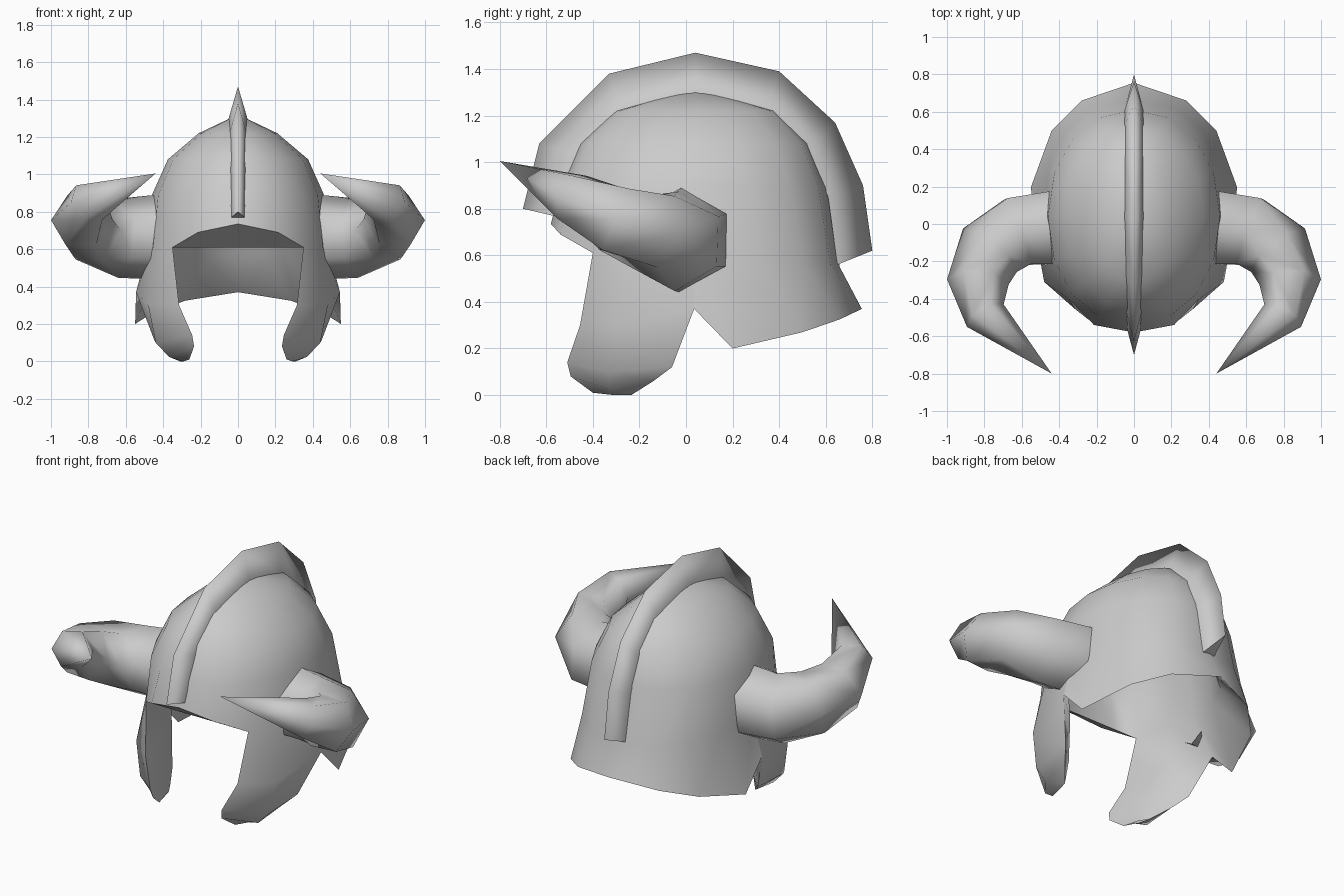
import bpy, bmesh, math
from mathutils import Vector

cube = bpy.data.objects.get("Cube")
if cube:
    bpy.data.objects.remove(cube, do_unlink=True)

grey = bpy.data.materials.new("helmet_grey")
grey.use_nodes = True
grey.diffuse_color = (0.6, 0.6, 0.6, 1)
grey.node_tree.nodes["Principled BSDF"].inputs["Base Color"].default_value = (0.6, 0.6, 0.6, 1)


def bridge(bm, a, b, closed=False):
    """Quads between two vertex rows; repeated vertices collapse to triangles."""
    n = len(a)
    for i in range(n if closed else n - 1):
        j = (i + 1) % n
        face = list(dict.fromkeys([a[i], a[j], b[j], b[i]]))
        bm.faces.new(face)


def row(bm, points):
    return [bm.verts.new(p) for p in points]


def finish(bm, name, angle, mirror=True):
    if mirror:
        geom = bm.verts[:] + bm.edges[:] + bm.faces[:]
        bmesh.ops.mirror(bm, geom=geom, axis='X', merge_dist=0.001)
    bmesh.ops.recalc_face_normals(bm, faces=bm.faces[:])
    mesh = bpy.data.meshes.new(name)
    bm.to_mesh(mesh)
    bm.free()
    mesh.materials.append(grey)
    obj = bpy.data.objects.new(name, mesh)
    bpy.context.collection.objects.link(obj)
    bpy.ops.object.select_all(action='DESELECT')
    obj.select_set(True)
    bpy.context.view_layer.objects.active = obj
    bpy.ops.object.shade_smooth_by_angle(angle=math.radians(angle))


# Half rings run from the front (column 0) to the back (column 8)
MID = 0.04


def ring(width, front, back, heights, fullness=1.0):
    pts = []
    for i, z in enumerate(heights):
        a = math.pi * i / 8
        c = abs(math.cos(a)) ** fullness
        x = 0 if i in (0, 8) else width * math.sin(a) ** fullness
        pts.append((x, MID + c * ((front if i < 4 else back) - MID), z))
    return pts


def dome(bm, top, rings):
    """Rings closed by a pole; returns the lowest row."""
    above = [bm.verts.new((0, MID, top))] * 9
    for w, f, b, z, fullness in rings:
        current = row(bm, ring(w, f, b, [z] * 9, fullness))
        bridge(bm, above, current)
        above = current
    return above


# Helmet shell
rim = ring(0.485, -0.58, 0.66, [0.735, 0.69, 0.61, 0.61, 0.60, 0.59, 0.57, 0.56, 0.55], 0.85)
rim[2] = (0.35, -0.40, 0.61)
bm = bmesh.new()
above = dome(bm, 1.32, [(0.21, -0.31, 0.39, 1.22, 1), (0.375, -0.46, 0.53, 1.08, 1),
                        (0.46, -0.54, 0.61, 0.89, 0.95)])
current = row(bm, rim)
bridge(bm, above, current)

# Flared neck guard, sharing the notch vertex with the cheek guard
neck_edge = [(0.545, 0.035, 0.37), (0.55, 0.20, 0.20), (0.44, 0.50, 0.27),
             (0.28, 0.66, 0.325), (0, 0.755, 0.37)]
neck = row(bm, neck_edge)
bridge(bm, current[4:], neck)

# Cheek guard: each level holds its front edge, outer bulge, back edge and inner bulge
cheek_levels = [
    [(0.315, -0.455, 0.30), (0.48, -0.31, 0.30), (0.545, 0.035, 0.37), (0.375, -0.11, 0.34)],
    [(0.245, -0.51, 0.14), (0.44, -0.33, 0.10), (0.45, -0.06, 0.12), (0.31, -0.20, 0.13)],
    [(0.235, -0.495, 0.08), (0.37, -0.33, 0.025), (0.39, -0.14, 0.06), (0.29, -0.25, 0.05)],
    [(0.26, -0.40, 0.01), (0.29, -0.31, 0), (0.31, -0.235, 0), (0.285, -0.31, 0.01)]]
upper = current[2:5]
for level in cheek_levels:
    lower = row(bm, level[:3])
    bridge(bm, upper, lower)
    upper = lower
finish(bm, "helmet_shell", 75)

# Thick lining: inner dome, then a lip out to the brow, cheek and neck edges
bm = bmesh.new()
above = dome(bm, 1.22, [(0.27, -0.33, 0.41, 1.08, 1), (0.37, -0.42, 0.50, 0.86, 1)])
inner_rim = ring(0.39, -0.40, 0.55, [0.61, 0.61, 0.61, 0.60, 0.58, 0.56, 0.55, 0.55, 0.55], 0.9)
inner_rim[1] = (0.19, -0.40, 0.61)
inner_rim[2] = rim[2]
current = row(bm, inner_rim)
bridge(bm, above, current)
brow = row(bm, rim[:2]) + [current[2]]
bridge(bm, current[:3], brow)
neck = row(bm, neck_edge)
bridge(bm, current[4:], neck)
upper = current[2:5]
for front, _, back, inside in cheek_levels:
    ends = row(bm, [front, inside])
    lower = ends + ([neck[0]] if back == neck_edge[0] else row(bm, [back]))
    bridge(bm, upper, lower)
    upper = lower
finish(bm, "helmet_lining", 65)

# Crest: a ridge following the dome from front to back
outer = [(-0.70, 0.80), (-0.63, 1.08), (-0.33, 1.38), (0.04, 1.47),
         (0.40, 1.39), (0.64, 1.17), (0.76, 0.90), (0.80, 0.62)]
inner = [(-0.57, 0.77), (-0.47, 1.03), (-0.27, 1.22), (0.04, 1.30),
         (0.35, 1.22), (0.53, 1.05), (0.61, 0.85), (0.65, 0.56)]
widths = [0.035, 0.04, 0.045, 0.05, 0.05, 0.05, 0.05, 0.04]
bm = bmesh.new()
ridge = row(bm, [(0, y, z) for y, z in outer])
sides = [row(bm, [(s * w, y, z) for w, (y, z) in zip(widths, inner)]) for s in (-1, 1)]
for side in sides:
    bridge(bm, ridge, side)
for i in (0, -1):
    cap = bm.faces.new([ridge[i], sides[0][i], sides[1][i]])
    for e in cap.edges:
        e.smooth = False
finish(bm, "crest", 170, mirror=False)

# Horns: tapering six-sided sections swept out, forward and up to a point
path = [((0.44, -0.02, 0.665), 0.225, 0.5), ((0.62, -0.04, 0.66), 0.215, 0.5),
        ((0.77, -0.14, 0.70), 0.185, 0), ((0.835, -0.31, 0.755), 0.165, 0),
        ((0.795, -0.49, 0.85), 0.115, 0), ((0.44, -0.80, 1.005), 0, 0)]
centres = [Vector(p) for p, r, twist in path]
bm = bmesh.new()
previous = None
for i, (c, r, twist) in enumerate(path):
    if r == 0:
        section = [bm.verts.new(c)] * 6
    else:
        ahead = (centres[i + 1] - centres[i]).normalized()
        behind = (centres[i] - centres[i - 1]).normalized() if i else Vector((1, 0, 0))
        t = (ahead + behind).normalized()
        u = t.cross(Vector((0, 0, 1))).normalized()
        v = u.cross(t)
        angles = [math.tau * (k + twist) / 6 for k in range(6)]
        section = row(bm, [centres[i] + (u * math.cos(a) + v * math.sin(a)) * r
                           for a in angles])
    if previous:
        bridge(bm, previous, section, closed=True)
    previous = section
finish(bm, "horns", 75)
